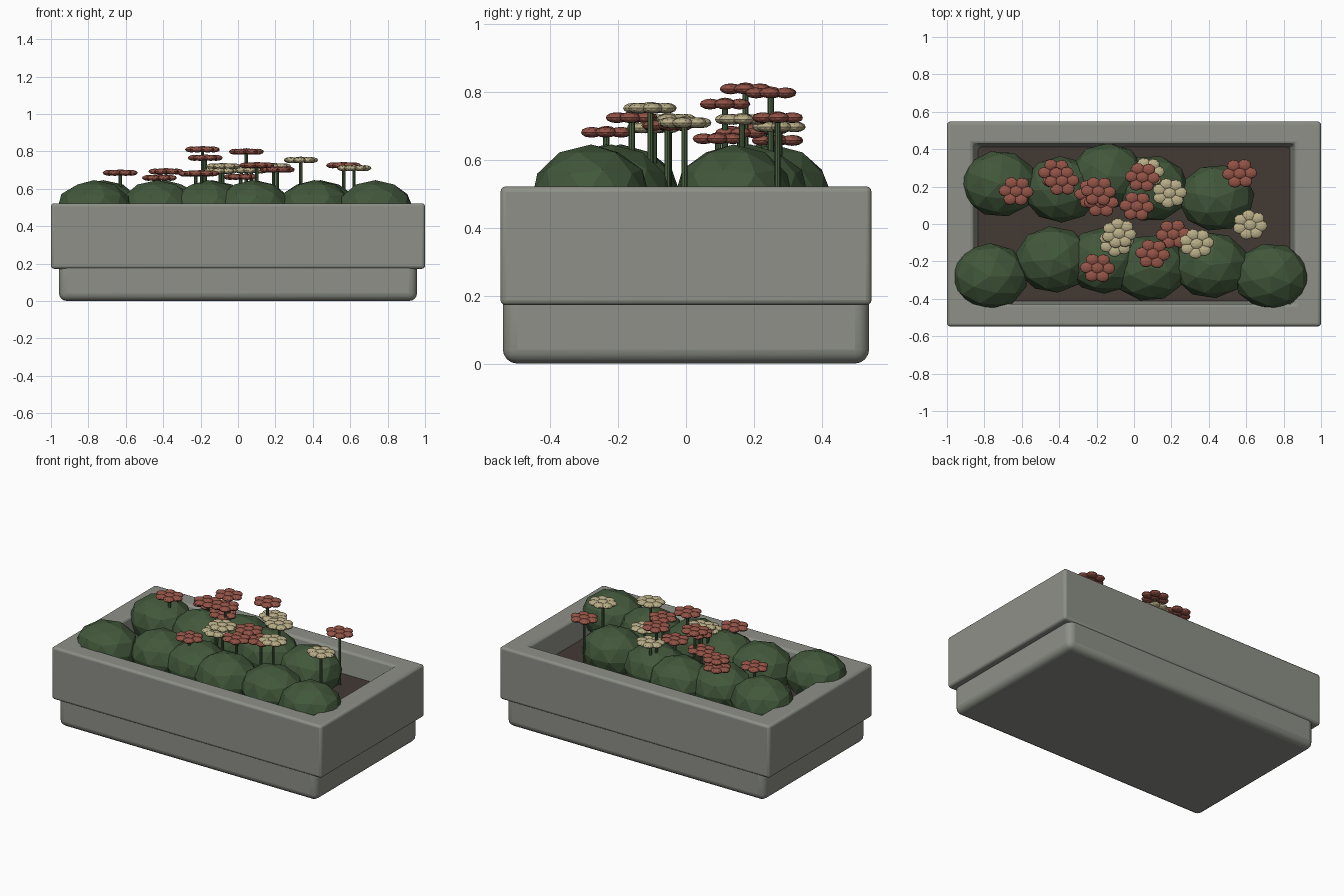
import bpy, bmesh, math, random
from mathutils import Matrix, Vector

if "Cube" in bpy.data.objects:
    bpy.data.objects.remove(bpy.data.objects["Cube"])

random.seed(4)


def material(name, rgb):
    m = bpy.data.materials.new(name)
    lin = [((c / 255 + 0.055) / 1.055) ** 2.4 for c in rgb]
    m.diffuse_color = (*lin, 1)
    m.use_nodes = True
    m.node_tree.nodes["Principled BSDF"].inputs["Base Color"].default_value = m.diffuse_color
    return m


STONE = material("grey stone", (141, 144, 135))
SOIL = material("dark soil", (68, 58, 52))
LEAF = material("leaf green", (66, 88, 59))
STEM = material("stem green", (72, 96, 64))
RED = material("dusty red", (148, 84, 71))
CREAM = material("cream", (186, 175, 137))


def finish(name, bm, mat):
    me = bpy.data.meshes.new(name)
    bm.to_mesh(me)
    bm.free()
    me.materials.append(mat)
    ob = bpy.data.objects.new(name, me)
    bpy.context.collection.objects.link(ob)
    return ob


def block(bm, hx, hy, z0, z1):
    m = Matrix.Translation((0, 0, (z0 + z1) / 2)) @ Matrix.Diagonal((2 * hx, 2 * hy, z1 - z0, 1))
    return bmesh.ops.create_cube(bm, size=1, matrix=m)["verts"]


def soften(ob, width, segments):
    b = ob.modifiers.new("rounded edges", "BEVEL")
    b.width, b.segments, b.limit_method = width, segments, "ANGLE"
    b.angle_limit = math.radians(40)
    bpy.ops.object.select_all(action="DESELECT")
    bpy.context.view_layer.objects.active = ob
    ob.select_set(True)
    bpy.ops.object.shade_smooth_by_angle(angle=math.radians(40))


def blob(bm, centre, radii, subdivisions):
    m = (Matrix.Translation(centre) @ Matrix.Diagonal((*radii, 1))
         @ Matrix.Rotation(random.uniform(0, 6.28), 4, "Z"))
    bmesh.ops.create_icosphere(bm, subdivisions=subdivisions, radius=1, matrix=m)


# Recessed foot of the planter
bm = bmesh.new()
block(bm, 0.957, 0.54, 0, 0.3)
soften(finish("planter_foot", bm, STONE), 0.042, 4)

# Upper trough: a box with its top inset and sunk, walls tapering inward
bm = bmesh.new()
block(bm, 1.0, 0.547, 0.172, 0.522)
bm.faces.ensure_lookup_table()
top = max(bm.faces, key=lambda f: f.calc_center_median().z)
bmesh.ops.inset_individual(bm, faces=[top], thickness=0.125)
for v in top.verts:
    v.co.x = math.copysign(0.86, v.co.x)
    v.co.y = math.copysign(0.43, v.co.y)
floor = bmesh.ops.extrude_discrete_faces(bm, faces=[top])["faces"][0]
for v in floor.verts:
    v.co = Vector((math.copysign(0.825, v.co.x), math.copysign(0.405, v.co.y), 0.33))
soften(finish("planter_trough", bm, STONE), 0.016, 3)

# Soil filling
bm = bmesh.new()
block(bm, 0.835, 0.415, 0.3, 0.375)
finish("soil", bm, SOIL)

# Two rows of faceted bushes
BUSHES = [(-0.72, 0.215), (-0.39, 0.185), (-0.14, 0.255), (0.09, 0.19), (0.44, 0.14),
          (-0.77, -0.28), (-0.43, -0.19), (-0.16, -0.195), (0.08, -0.235), (0.41, -0.22), (0.735, -0.28)]
for x, y in BUSHES:
    bm = bmesh.new()
    blob(bm, (x, y, 0.49), (0.205, 0.178, 0.156), 2)
    finish("bush", bm, LEAF)


# Flowers: thin stem with a flat head of overlapping petals
def flower(x, y, z, mat, petals):
    bm = bmesh.new()
    bmesh.ops.create_cone(bm, segments=8, radius1=0.009, radius2=0.009, depth=z - 0.36,
                          cap_ends=True, matrix=Matrix.Translation((x, y, (z + 0.36) / 2)))
    finish("flower_stem", bm, STEM)
    bm = bmesh.new()
    turn = random.uniform(-0.15, 0.15)
    for i in range(petals):
        a = turn + i * math.tau / petals
        blob(bm, (x + 0.058 * math.cos(a), y + 0.05 * math.sin(a), z), (0.036, 0.031, 0.016), 2)
    blob(bm, (x, y, z + 0.002), (0.036, 0.031, 0.017), 2)
    finish("flower_head", bm, mat)


for spot in [(-0.63, 0.175, 0.685), (-0.42, 0.27, 0.658), (-0.385, 0.23, 0.692), (-0.19, 0.175, 0.81),
             (-0.175, 0.115, 0.765), (-0.225, 0.16, 0.68), (0.015, 0.095, 0.663), (0.045, 0.25, 0.798),
             (0.565, 0.27, 0.725), (0.21, -0.055, 0.702), (0.10, -0.16, 0.725), (-0.195, -0.235, 0.682)]:
    flower(*spot, RED, 6)
for spot in [(-0.08, -0.05, 0.72), (-0.095, -0.095, 0.695), (0.335, -0.105, 0.753),
             (0.62, -0.005, 0.71), (0.19, 0.165, 0.72), (0.07, 0.275, 0.698)]:
    flower(*spot, CREAM, 7)
